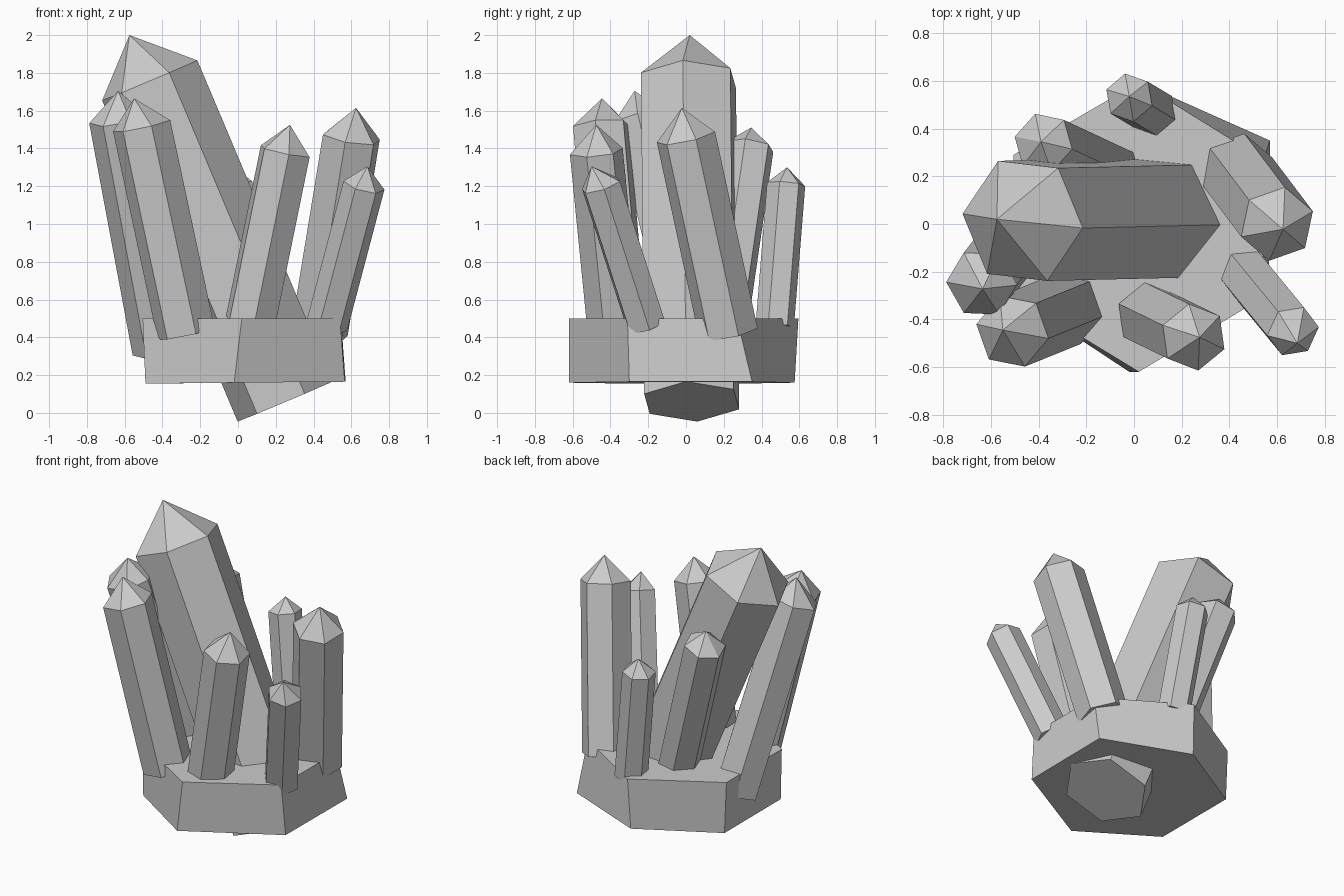
import bpy, bmesh, math
from mathutils import Vector

cube = bpy.data.objects.get("Cube")
if cube:
    bpy.data.objects.remove(cube, do_unlink=True)

# Single stone material
GREY = (0.6, 0.6, 0.6, 1.0)
stone = bpy.data.materials.new("grey stone")
stone.use_nodes = True
stone.diffuse_color = GREY
bsdf = next(n for n in stone.node_tree.nodes if n.type == "BSDF_PRINCIPLED")
bsdf.inputs["Base Color"].default_value = GREY


def loft(name, rings, tip=None):
    """Closed faceted solid through rings, ending in a cap or a point."""
    bm = bmesh.new()
    loops = [[bm.verts.new(p) for p in ring] for ring in rings]
    n = len(loops[0])
    for low, high in zip(loops, loops[1:]):
        for i in range(n):
            j = (i + 1) % n
            bm.faces.new((low[i], low[j], high[j], high[i]))
    bm.faces.new(loops[0][::-1])
    if tip is None:
        bm.faces.new(loops[-1])
    else:
        point = bm.verts.new(tip)
        for i in range(n):
            bm.faces.new((loops[-1][i], loops[-1][(i + 1) % n], point))
    bmesh.ops.recalc_face_normals(bm, faces=bm.faces)
    mesh = bpy.data.meshes.new(name)
    bm.to_mesh(mesh)
    bm.free()
    mesh.materials.append(stone)
    obj = bpy.data.objects.new(name, mesh)
    bpy.context.collection.objects.link(obj)
    return obj


def crystal(name, foot, shoulder, tip, radius, spin):
    """Leaning six-sided column with a pointed end."""
    foot, shoulder = Vector(foot), Vector(shoulder)
    axis = (shoulder - foot).normalized()
    u = (Vector((1, 0, 0)) - axis * axis.x).normalized()
    v = axis.cross(u)

    def ring(centre):
        angles = [math.radians(spin + 60 * k) for k in range(6)]
        return [centre + radius * (u * math.cos(a) + v * math.sin(a)) for a in angles]

    return loft(name, [ring(foot), ring(shoulder)], Vector(tip))


# Rough hexagonal rock base
base_bottom = [(-0.02, -0.62, 0.16), (0.565, -0.30, 0.165), (0.57, 0.35, 0.165),
               (0.01, 0.575, 0.16), (-0.49, 0.29, 0.155), (-0.49, -0.31, 0.155)]
base_top = [(0.02, -0.62, 0.5), (0.54, -0.31, 0.5), (0.545, 0.27, 0.5),
            (0.02, 0.595, 0.5), (-0.505, 0.29, 0.5), (-0.505, -0.30, 0.5)]
loft("rock_base", [base_bottom, base_top])

# Crystals: foot, shoulder, tip, radius, spin
crystal("main_crystal", (0.25, 0.03, 0.06), (-0.467, 0.013, 1.76), (-0.575, 0.02, 2.0), 0.275, -6)
crystal("back_crystal", (0.08, 0.47, 0.46), (-0.02, 0.53, 1.21), (-0.02, 0.535, 1.30), 0.103, 40)
crystal("back_right_crystal", (-0.08, 0.2, 0.45), (-0.38, 0.34, 1.41), (-0.39, 0.345, 1.51), 0.13, 46)
crystal("left_crystal", (0.43, 0.225, 0.42), (0.6, 0.0, 1.46), (0.625, -0.022, 1.615), 0.16, 18)
crystal("small_left_crystal", (0.47, -0.21, 0.46), (0.667, -0.45, 1.205), (0.685, -0.5, 1.305), 0.112, 5)
crystal("front_left_crystal", (0.065, -0.385, 0.48), (0.25, -0.475, 1.385), (0.275, -0.475, 1.525), 0.142, 38)
crystal("front_right_crystal", (-0.275, -0.355, 0.42), (-0.51, -0.45, 1.52), (-0.55, -0.445, 1.665), 0.157, 50)
crystal("right_crystal", (-0.41, 0.05, 0.33), (-0.64, -0.25, 1.56), (-0.635, -0.272, 1.705), 0.15, 0)
